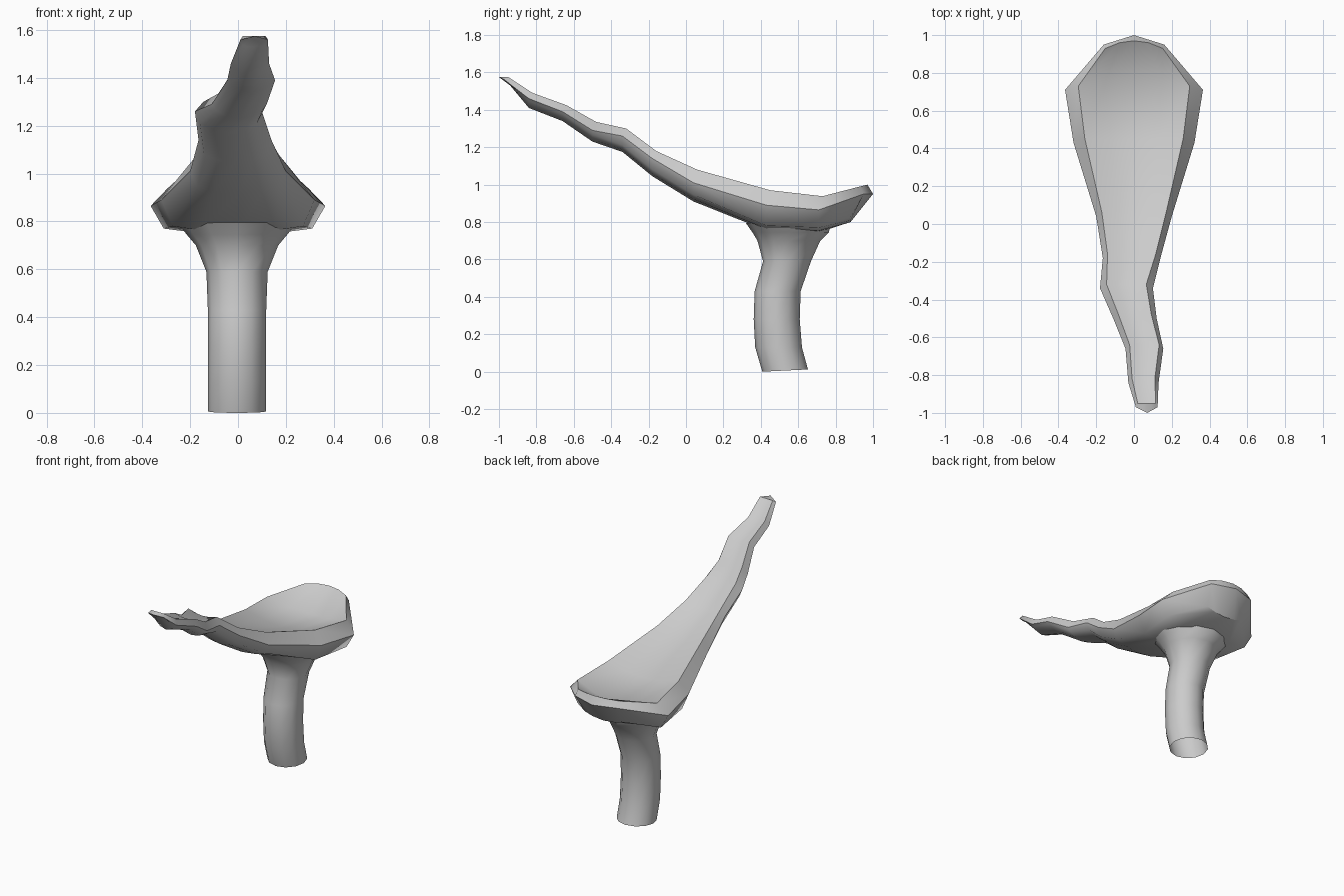
import bpy, bmesh, math

if "Cube" in bpy.data.objects:
    bpy.data.objects.remove(bpy.data.objects["Cube"])

def make(name, verts, faces, sharp):
    """Smooth mesh object; sharp(i, j) tells which edges stay crisp."""
    me = bpy.data.meshes.new(name)
    me.from_pydata(verts, [], faces)
    bm = bmesh.new()
    bm.from_mesh(me)
    bmesh.ops.recalc_face_normals(bm, faces=bm.faces)
    for f in bm.faces:
        f.smooth = True
    for e in bm.edges:
        e.smooth = not sharp(e.verts[0].index, e.verts[1].index)
    bm.to_mesh(me)
    bm.free()
    ob = bpy.data.objects.new(name, me)
    bpy.context.collection.objects.link(ob)
    return ob

def bridge(rings, n):
    return [(r * n + i, r * n + (i + 1) % n, (r + 1) * n + (i + 1) % n, (r + 1) * n + i)
            for r in range(rings - 1) for i in range(n)]

# Cap stations: y, left x, right x, rim inset, outer rim z, inner rim z, bottom z
stations = [
    (-0.97, 0.01, 0.125, 0.01, 1.56, 1.575, 1.53),
    (-0.84, -0.03, 0.13, 0.02, 1.46, 1.49, 1.41),
    (-0.66, -0.045, 0.155, 0.022, 1.39, 1.425, 1.34),
    (-0.50, -0.11, 0.12, 0.028, 1.29, 1.335, 1.23),
    (-0.34, -0.18, 0.10, 0.035, 1.26, 1.30, 1.175),
    (-0.18, -0.165, 0.14, 0.025, 1.14, 1.18, 1.045),
    (0.04, -0.20, 0.20, 0.03, 1.01, 1.08, 0.91),
    (0.43, -0.32, 0.32, 0.06, 0.89, 0.97, 0.755),
    (0.71, -0.365, 0.365, 0.07, 0.865, 0.938, 0.745),
    (0.95, -0.16, 0.16, 0.008, 0.95, 0.99, 0.80),
]
N = 12
verts = []
for k, (y, xl, xr, ins, zo, zi, zb) in enumerate(stations):
    c, h = (xl + xr) / 2, (xr - xl) / 2
    hi = h - ins
    last, first = k == len(stations) - 1, k == 0
    yi = y - 0.02 if last else y + 0.02
    yu = y - 0.07 if last else y + 0.03 if first else y
    dip = -0.01 if last else 0.0 if first else 0.15 * h
    bow = 0.04 if last else 0.0
    # concave top
    for t in (-1, -0.5, 0, 0.5, 1):
        back = 0.05 * (1 - t * t) if k == 8 else 0
        verts.append((c + hi * t, yi + (bow + back) * (1 - t * t), zi - dip * (1 - t * t)))
    # rim and underside
    verts.append((xr, y, zo))
    for t in (0.85, 0.5, 0, -0.5, -0.85):
        verts.append((c + h * t, yu, zb + (0.035 if k > 6 else 0.05 if k else 0.01) * t * t))
    verts.append((xl, y, zo))
faces = bridge(len(stations), N)
b = (len(stations) - 1) * N
# ridge points close the tip and the back
r = len(verts)
verts += [(0.07, -1.0, 1.575), (0, 1.0, 0.95)]
for o, p in ((0, r), (b, r + 1)):
    faces.append((o, o + 1, o + 2, p, o + 11))
    faces.append((o + 2, o + 3, o + 4, o + 5, p))
    faces += [(o + 11, p, o + 8, o + 9, o + 10), (p, o + 5, o + 6, o + 7, o + 8)]

def cap_sharp(i, j):
    if max(i, j) >= r:
        return min(i, j) % N in (5, 11)
    if i // N == j // N:
        return i // N in (0, 9) and (max(i % N, j % N) <= 4 or (i // N == 9 and min(i % N, j % N) >= 6
                                                               and max(i % N, j % N) <= 10))
    return i % N == j % N and i % N in (0, 4, 5, 11)
make("cap", verts, faces, cap_sharp)

# Curved open stem flaring into the cap: z, centre y, x radius, y radius
stem = [(0.0, 0.53, 0.122, 0.122), (0.13, 0.495, 0.122, 0.125), (0.28, 0.485, 0.122, 0.123),
        (0.43, 0.49, 0.122, 0.123), (0.59, 0.54, 0.128, 0.128), (0.70, 0.55, 0.172, 0.168),
        (0.745, 0.56, 0.21, 0.205), (0.795, 0.545, 0.25, 0.225)]
M = 12
sv = []
for k, (z, cy, rx, ry) in enumerate(stem):
    for i in range(M):
        a = 2 * math.pi * i / M
        tilt = 0.006 * (1 + math.sin(a)) if k == 0 else 0
        sv.append((-0.004 + rx * math.cos(a), cy + ry * math.sin(a), z + tilt))
make("stem", sv, bridge(len(stem), M), lambda i, j: False)
